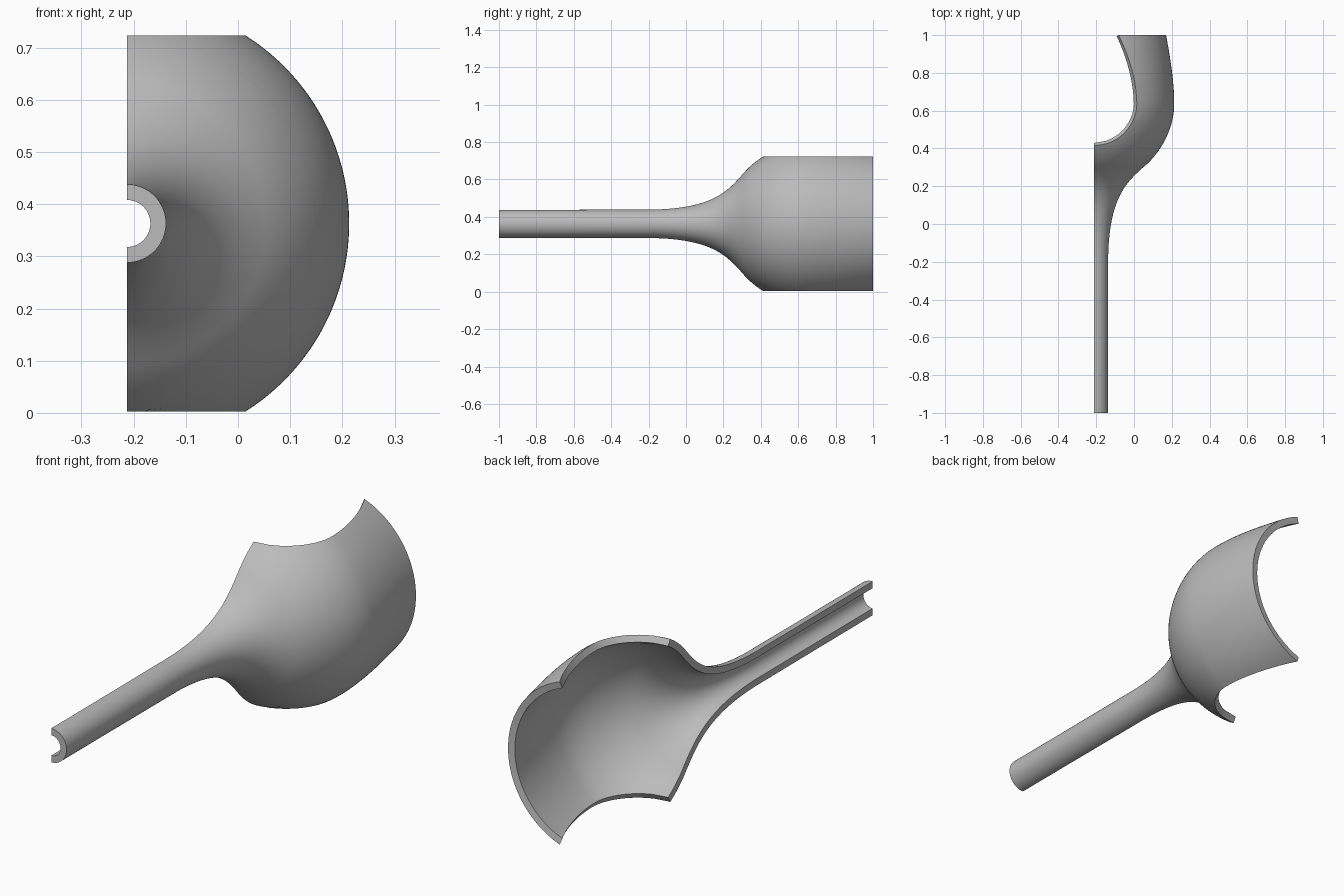
import bpy, bmesh, math
from mathutils import Vector
from mathutils.geometry import interpolate_bezier

if "Cube" in bpy.data.objects:
    bpy.data.objects.remove(bpy.data.objects["Cube"], do_unlink=True)

AXIS_X, AXIS_Z = -0.213, 0.363   # axis of revolution, parallel to y
HALF_HEIGHT = 0.36               # the bowl is trimmed above and below
WALL = 0.03
STEPS = 72

grey = bpy.data.materials.new("plain_grey")
grey.use_nodes = True
colour = (0.50, 0.50, 0.50, 1)
grey.diffuse_color = colour
grey.node_tree.nodes["Principled BSDF"].inputs["Base Color"].default_value = colour

# Outer profile as (y, radius): straight stem, flare, shoulder, narrowing mouth
segments = [
    ((-1, .075), (-.75, .075), (-.5, .075), (-.25, .076), 8),
    ((-.25, .076), (.12, .07), (.21, .16), (.3, .262), 28),
    ((.3, .262), (.387, .367), (.52, .426), (.635, .426), 28),
    ((.635, .426), (.75, .426), (.88, .405), (1, .383), 20),
]
profile = []
for *points, count in segments:
    curve = interpolate_bezier(*(Vector((y, r, 0)) for y, r in points), count)
    profile += curve[1:] if profile else curve

# Add a station exactly where the flat trim begins
for i in range(len(profile) - 1):
    a, b = profile[i], profile[i + 1]
    if a.y < HALF_HEIGHT < b.y:
        profile.insert(i + 1, a.lerp(b, (HALF_HEIGHT - a.y) / (b.y - a.y)))
        break

# Inner profile: offset along the profile normals
inner = []
for i, p in enumerate(profile):
    tangent = profile[min(i + 1, len(profile) - 1)] - profile[max(i - 1, 0)]
    normal = Vector((-tangent.y, tangent.x, 0)).normalized()
    inner.append(p - normal * WALL)

bm = bmesh.new()


def sweep(line):
    """Half turn of a profile, narrowed where the outer wall meets the trim."""
    rows = []
    for p, outer in zip(line, profile):
        limit = math.asin(min(1, HALF_HEIGHT / outer.y))
        angles = [limit * (2 * j / STEPS - 1) for j in range(STEPS + 1)]
        rows.append([bm.verts.new((AXIS_X + p.y * math.cos(a), p.x,
                                   AXIS_Z + p.y * math.sin(a))) for a in angles])
    return rows


def skin(rows):
    for low, high in zip(rows, rows[1:]):
        for j in range(len(low) - 1):
            bm.faces.new((low[j], high[j], high[j + 1], low[j + 1]))


def border(rows):
    return (rows[0] + [row[-1] for row in rows[1:]]
            + rows[-1][-2::-1] + [row[0] for row in rows[-2:0:-1]])


# Two walls joined by a rim all the way round
outside, inside = sweep(profile), sweep(inner)
skin(outside)
skin(inside)
edge_out, edge_in = border(outside), border(inside)
for k in range(len(edge_out)):
    n = (k + 1) % len(edge_out)
    bm.faces.new((edge_out[k], edge_out[n], edge_in[n], edge_in[k]))
bmesh.ops.recalc_face_normals(bm, faces=bm.faces)

mesh = bpy.data.meshes.new("half_funnel_shell")
bm.to_mesh(mesh)
bm.free()
mesh.materials.append(grey)
shell = bpy.data.objects.new("half_funnel_shell", mesh)
bpy.context.collection.objects.link(shell)
bpy.ops.object.select_all(action='DESELECT')
shell.select_set(True)
bpy.context.view_layer.objects.active = shell
bpy.ops.object.shade_smooth_by_angle(angle=math.radians(35))
